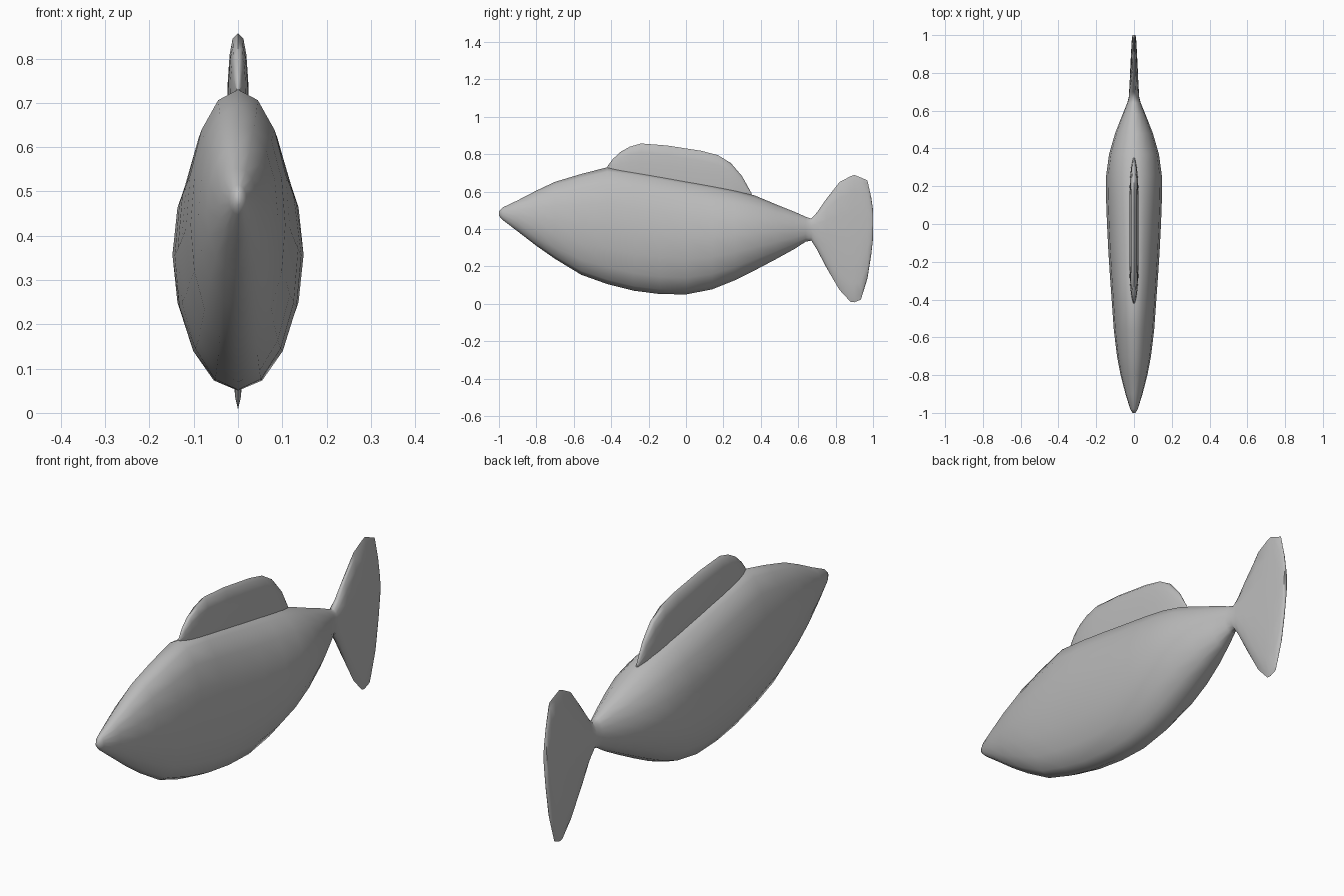
import bpy
import bmesh
from math import sin, cos, pi, copysign

if "Cube" in bpy.data.objects:
    bpy.data.objects.remove(bpy.data.objects["Cube"], do_unlink=True)

grey = bpy.data.materials.new("plain grey")
grey.use_nodes = True
colour = (0.5, 0.5, 0.5, 1)
grey.diffuse_color = colour
grey.node_tree.nodes["Principled BSDF"].inputs["Base Color"].default_value = colour


def loft(name, sections, sides=16, power=1.0):
    """Skin oval sections (y, top z, bottom z, half width) along y."""
    bm = bmesh.new()
    rings = []
    for y, top, bottom, width in sections:
        ring = []
        for i in range(sides):
            a = 2 * pi * i / sides
            x = width * copysign(abs(sin(a)) ** power, sin(a))
            z = (top + bottom) / 2 + (top - bottom) / 2 * cos(a)
            ring.append(bm.verts.new((x, y, z)))
        rings.append(ring)
    for a, b in zip(rings, rings[1:]):
        for i in range(sides):
            j = (i + 1) % sides
            bm.faces.new((a[i], a[j], b[j], b[i]))
    bm.faces.new(rings[0])
    bm.faces.new(rings[-1])
    bmesh.ops.recalc_face_normals(bm, faces=bm.faces)
    mesh = bpy.data.meshes.new(name)
    bm.to_mesh(mesh)
    bm.free()
    obj = bpy.data.objects.new(name, mesh)
    bpy.context.collection.objects.link(obj)
    mesh.materials.append(grey)
    bpy.ops.object.select_all(action='DESELECT')
    obj.select_set(True)
    bpy.context.view_layer.objects.active = obj
    bpy.ops.object.shade_smooth_by_angle(angle=1.2)
    return obj


# Body flowing into the tail fin
body = [
    (-1.0, .495, .47, .008), (-.98, .515, .448, .02), (-.9, .553, .387, .045),
    (-.8, .605, .31, .071), (-.7, .652, .24, .09), (-.56, .694, .155, .107),
    (-.42, .73, .105, .117), (-.28, .712, .07, .127), (-.14, .688, .052, .136),
    (0, .662, .05, .143), (.14, .636, .077, .148), (.26, .61, .125, .147),
    (.37, .578, .18, .132), (.48, .532, .238, .1), (.58, .492, .293, .061),
    (.64, .465, .332, .036), (.67, .455, .338, .028),
]
tail = [
    (.7, .488, .29, .026), (.75, .56, .195, .023), (.82, .65, .075, .02),
    (.88, .682, .01, .017), (.9, .689, .008, .016), (.935, .675, .022, .014),
    (.97, .66, .135, .012), (.99, .57, .26, .01), (1.0, .5, .35, .008),
]
loft("body_and_tail", body + tail)

# Dorsal fin, mirrored about its base line so its lower half sits in the body
outline = [
    (-.42, .735, .004), (-.39, .775, .012), (-.35, .812, .018),
    (-.3, .84, .022), (-.24, .857, .024), (-.1, .846, .025), (.08, .818, .025),
    (.17, .795, .024), (.24, .752, .021), (.3, .682, .015), (.35, .592, .004),
]


def base_line(y):
    return .65 - .18 * y


fin = []
for y, top, width in outline:
    fin.append((y, top, min(2 * base_line(y) - top, top - .02), width))
loft("dorsal_fin", fin, power=.7)
